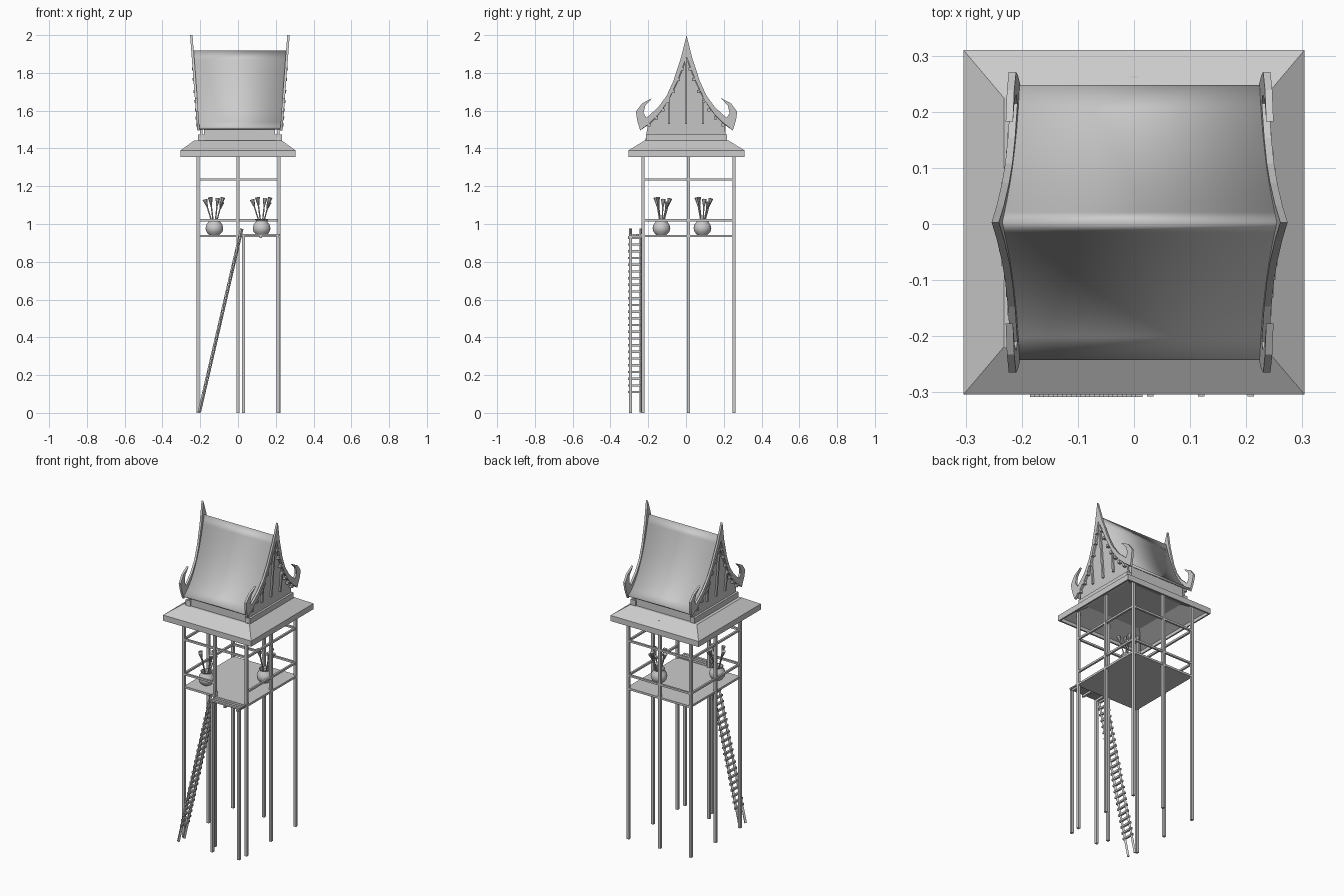
import bpy, bmesh, math, random
from mathutils import Vector

if "Cube" in bpy.data.objects:
    bpy.data.objects.remove(bpy.data.objects["Cube"])

random.seed(4)
CX = 0.01                                   # roof centre line in x


def finish(name, bm, smooth=None):
    bmesh.ops.recalc_face_normals(bm, faces=bm.faces)
    me = bpy.data.meshes.new(name)
    bm.to_mesh(me)
    bm.free()
    ob = bpy.data.objects.new(name, me)
    bpy.context.collection.objects.link(ob)
    if smooth:
        bpy.context.view_layer.objects.active = ob
        ob.select_set(True)
        bpy.ops.object.shade_smooth_by_angle(angle=math.radians(smooth))
        ob.select_set(False)
    return ob


def add_box(bm, lo, hi):
    vs = bmesh.ops.create_cube(bm, size=1)["verts"]
    for v in vs:
        v.co = Vector([lo[i] + (v.co[i] + 0.5) * (hi[i] - lo[i]) for i in range(3)])


def boxes(name, items):
    bm = bmesh.new()
    for lo, hi in items:
        add_box(bm, lo, hi)
    return finish(name, bm)


def bar(a, b, r):
    """Axis-aligned square bar from a to b, as box corners."""
    ax = max(range(3), key=lambda i: abs(b[i] - a[i]))
    lo = [min(a[i], b[i]) - (0 if i == ax else r) for i in range(3)]
    hi = [max(a[i], b[i]) + (0 if i == ax else r) for i in range(3)]
    return lo, hi


def lean(z):
    """Half length of the roof, which flares out towards the ridge."""
    return 0.213 + 0.034 * (z - 1.5) / 0.45


def slab(bm, prof, side, d0, d1):
    """Leaning gable-end slab from a (y, z) outline."""
    rows = [[bm.verts.new((CX + side * (lean(z) + d), y, z)) for y, z in prof]
            for d in (d0, d1)]
    bm.faces.new(rows[0])
    bm.faces.new(rows[1])
    n = len(prof)
    for i in range(n):
        j = (i + 1) % n
        bm.faces.new((rows[0][i], rows[0][j], rows[1][j], rows[1][i]))


def lathe(bm, prof, c, n=20):
    rings = [[bm.verts.new((c[0] + r * math.cos(2 * math.pi * k / n),
                            c[1] + r * math.sin(2 * math.pi * k / n), z))
              for k in range(n)] for r, z in prof]
    for a, b in zip(rings, rings[1:]):
        for k in range(n):
            m = (k + 1) % n
            bm.faces.new((a[k], a[m], b[m], b[k]))
    bm.faces.new(rings[0])
    bm.faces.new(rings[-1])


def cone(bm, a, b, r1, r2, n=8):
    a, b = Vector(a), Vector(b)
    vs = bmesh.ops.create_cone(bm, cap_ends=True, segments=n, radius1=r1, radius2=r2,
                               depth=(b - a).length)["verts"]
    q = (b - a).to_track_quat('Z', 'Y')
    for v in vs:
        v.co = q @ v.co + (a + b) / 2


# Stilts around the perimeter
XS, YS = (-0.212, 0.0, 0.218), (-0.228, 0.012, 0.255)
boxes("stilts", [bar((x, y, 0), (x, y, 1.41 if x and y != 0.012 else 1.42), 0.008)
                 for x in XS for y in YS if (x, y) != (0.0, 0.012)])

# Floor and railings, with an opening at the front right
boxes("floor", [((-0.212, -0.23, 0.93), (0.226, 0.26, 0.943))])
x0, x1, y0, y1 = XS[0], XS[2], YS[0], YS[2]
rails = []
for z in (1.02, 1.235):
    rails += [bar((x0, y0, z), (x1 if z > 1.1 else 0, y0, z), 0.006),
              bar((x0, y1, z), (x1, y1, z), 0.006),
              bar((x0, y0, z), (x0, y1, z), 0.006),
              bar((x1, y0, z), (x1, y1, z), 0.006)]
boxes("railings", rails)

# Landing outside the opening
boxes("landing_planks", [((0.018, -0.302 + i * 0.019, 0.937), (0.222, -0.287 + i * 0.019, 0.946))
                         for i in range(4)])
boxes("landing_joists", [bar((x, -0.307, 0.931), (x, -0.23, 0.931), 0.006)
                         for x in (0.029, 0.12, 0.208)])
boxes("landing_posts", [bar((x, -0.294, 0), (x, -0.294, 0.93), 0.008) for x in (0.029, 0.212)])

# Ladder leaning against the landing
foot, top = Vector((-0.205, 0, 0.003)), Vector((0.02, 0, 0.975))
bm = bmesh.new()
for y in (-0.294, -0.237):
    cone(bm, (foot.x, y, foot.z), (top.x, y, top.z), 0.009, 0.009, 4)
finish("ladder_stringers", bm)
rungs = []
for i in range(24):
    z = 0.11 + i * 0.0355
    x = foot.x + (top.x - foot.x) * z / top.z
    rungs.append(bar((x, -0.308, z), (x, -0.224, z), 0.006))
boxes("ladder_rungs", rungs)

# Two vases with trumpet flowers
for n, (px, py) in enumerate(((-0.125, -0.13), (0.125, 0.087))):
    bm = bmesh.new()
    lathe(bm, [(0.028, 0.943), (0.042, 0.958), (0.047, 0.977), (0.042, 0.997), (0.031, 1.011),
               (0.03, 1.016), (0.035, 1.023), (0.029, 1.023), (0.026, 1.01)], (px, py))
    finish(f"vase_{n + 1}", bm, 40)
    bm = bmesh.new()
    for k, (dx, dy, h) in enumerate(((-0.05, 0.01, 1.13), (-0.022, -0.03, 1.14), (0.018, 0.045, 1.135),
                                     (0.045, -0.02, 1.14), (0.04, 0.03, 1.115))):
        a = Vector((px + dx * 0.2, py + dy * 0.2, 1.0))
        b = Vector((px + dx, py + dy, h))
        m = a.lerp(b, 0.68)
        cone(bm, a, m, 0.0035, 0.0035, 6)
        cone(bm, m, b, 0.0035, 0.013, 8)
    finish(f"flowers_{n + 1}", bm, 40)

# Hollow hipped skirt roof: outer shell and underside
bm = bmesh.new()
rings = []
for ax, ay, z in ((0.19, 0.18, 1.43), (0.295, 0.297, 1.375), (0.295, 0.297, 1.355), (0.304, 0.307, 1.355),
                  (0.304, 0.307, 1.39), (0.232, 0.222, 1.442)):
    rings.append([bm.verts.new((sx * ax, sy * ay + 0.003, z))
                  for sx, sy in ((-1, -1), (1, -1), (1, 1), (-1, 1))])
for a, b in zip(rings, rings[1:]):
    for k in range(4):
        bm.faces.new((a[k], a[(k + 1) % 4], b[(k + 1) % 4], b[k]))
bm.faces.new(rings[0])
bm.faces.new(rings[-1])
finish("skirt_roof", bm)

# Block under the main roof
boxes("roof_base", [((-0.18, -0.205, 1.44), (0.195, 0.21, 1.53)),
                    ((-0.212, -0.212, 1.44), (-0.18, 0.217, 1.475)),
                    ((0.195, -0.212, 1.44), (0.232, 0.217, 1.475))])

# Main swept roof
half = [(0.0, 1.918), (0.018, 1.868), (0.04, 1.808), (0.066, 1.745), (0.095, 1.685), (0.128, 1.63),
        (0.165, 1.58), (0.205, 1.54), (0.245, 1.512)]
prof = [(-y, z) for y, z in half[:0:-1]] + half
bm = bmesh.new()
cols = [[bm.verts.new((CX + s * lean(z), y + 0.003, z)) for y, z in prof] for s in (-1, 1)]
for i in range(len(prof) - 1):
    bm.faces.new((cols[0][i], cols[1][i], cols[1][i + 1], cols[0][i + 1]))
roof = finish("main_roof", bm, 35)
sol = roof.modifiers.new("thickness", 'SOLIDIFY')
sol.thickness = 0.014
sol.offset = -1

# Gable ends: wall, battens, bargeboards with hooked finials, purlin ends
barge = [(0.0, 2.0), (0.03, 1.88), (0.07, 1.757), (0.105, 1.68), (0.15, 1.618), (0.212, 1.562),
         (0.228, 1.588), (0.218, 1.628), (0.18, 1.668), (0.236, 1.638), (0.268, 1.595),
         (0.262, 1.55), (0.245, 1.495), (0.195, 1.535), (0.148, 1.58), (0.095, 1.655),
         (0.045, 1.765), (0.0, 1.885)]
wall = [(0.0, 1.89), (0.05, 1.765), (0.1, 1.66), (0.15, 1.588), (0.2, 1.54), (0.215, 1.442)]
wall = [(-y, z) for y, z in wall[:0:-1]] + wall
inner = [(0.195, 1.522), (0.155, 1.56), (0.122, 1.603), (0.092, 1.648), (0.067, 1.7), (0.04, 1.763),
         (0.02, 1.82)]
for s, label in ((-1, "left"), (1, "right")):
    bm = bmesh.new()
    slab(bm, wall, s, -0.014, -0.002)
    finish(label + "_gable_wall", bm)
    bm = bmesh.new()
    for y, zt in ((-0.09, 1.665), (0, 1.88), (0.09, 1.665)):
        slab(bm, [(y - 0.006, 1.53), (y + 0.006, 1.53), (y + 0.006, zt), (y - 0.006, zt)], s, -0.004, 0.008)
    finish(label + "_gable_battens", bm)
    bm = bmesh.new()
    for m in (-1, 1):
        slab(bm, [(m * y + 0.003, z) for y, z in barge], s, 0.0, 0.013)
    finish(label + "_bargeboards", bm)
    bm = bmesh.new()
    for m in (-1, 1):
        for y, z in inner:
            slab(bm, [(m * y - 0.008, z - 0.007), (m * y + 0.008, z - 0.007),
                      (m * y + 0.008, z + 0.009), (m * y - 0.008, z + 0.009)], s, -0.01, 0.017)
    finish(label + "_purlin_ends", bm)
